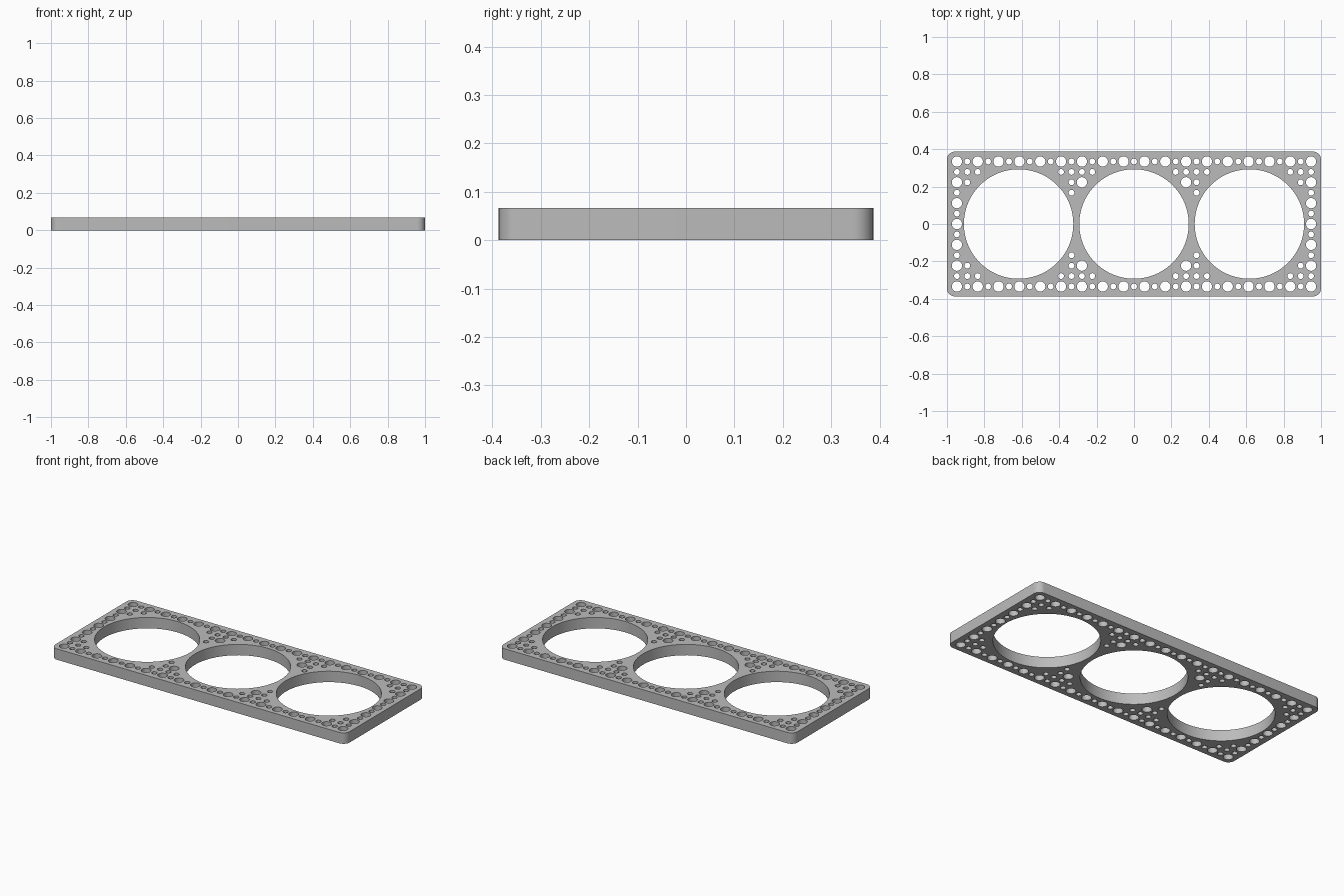
import bpy
import bmesh
from math import cos, sin, pi, hypot, radians

cube = bpy.data.objects.get("Cube")
if cube:
    bpy.data.objects.remove(cube, do_unlink=True)

# Main sizes
HALF_X, HALF_Y, THICK = 1.0, 0.387, 0.067
CORNER_R = 0.042
PITCH = 0.1114
COLS, ROWS = 18, 7
PEG_R, PIN_R = 0.0275, 0.0155
RING_R, RING_X = 0.2925, 0.617
CLEARANCE = 0.0355


def arc(cx, cy, r, start, sweep, steps):
    return [(cx + r * cos(start + sweep * i / steps),
             cy + r * sin(start + sweep * i / steps)) for i in range(steps)]


def add_loop(curve, points):
    spline = curve.splines.new('POLY')
    spline.points.add(len(points) - 1)
    for p, (x, y) in zip(spline.points, points):
        p.co = (x, y, 0, 1)
    spline.use_cyclic_u = True


def add_hole(curve, x, y, r, steps):
    add_loop(curve, arc(x, y, r, 0, 2 * pi, steps))


curve = bpy.data.curves.new("plate_outline", 'CURVE')
curve.dimensions = '2D'
curve.fill_mode = 'BOTH'
curve.extrude = THICK / 2

# Rounded rectangle outline
outline = []
for i, (sx, sy) in enumerate([(1, 1), (-1, 1), (-1, -1), (1, -1)]):
    cx, cy = sx * (HALF_X - CORNER_R), sy * (HALF_Y - CORNER_R)
    outline += arc(cx, cy, CORNER_R, i * pi / 2, pi / 2, 10)
    end = (i + 1) * pi / 2
    outline.append((cx + CORNER_R * cos(end), cy + CORNER_R * sin(end)))
add_loop(curve, outline)

# Three large openings
ring_centres = (-RING_X, 0, RING_X)
for cx in ring_centres:
    add_hole(curve, cx, 0, RING_R, 96)

# Peg holes on the grid with pin holes halfway, wherever the plate has room
for i in range(2 * COLS - 1):
    for j in range(2 * ROWS - 1):
        x = (i - COLS + 1) * PITCH / 2
        y = (j - ROWS + 1) * PITCH / 2
        if min(hypot(x - cx, y) for cx in ring_centres) < RING_R + CLEARANCE:
            continue
        if i % 2 == 0 and j % 2 == 0:
            add_hole(curve, x, y, PEG_R, 32)
        else:
            add_hole(curve, x, y, PIN_R, 24)

# Turn the filled outline into a solid plate
source = bpy.data.objects.new("plate_outline", curve)
bpy.context.collection.objects.link(source)
mesh = bpy.data.meshes.new_from_object(
    source.evaluated_get(bpy.context.evaluated_depsgraph_get()))
bpy.data.objects.remove(source, do_unlink=True)

bm = bmesh.new()
bm.from_mesh(mesh)
bmesh.ops.remove_doubles(bm, verts=bm.verts, dist=0.0001)
bmesh.ops.recalc_face_normals(bm, faces=bm.faces)
bmesh.ops.translate(bm, verts=bm.verts, vec=(0, 0, THICK / 2))
bm.to_mesh(mesh)
bm.free()

plate = bpy.data.objects.new("perforated_plate", mesh)
bpy.context.collection.objects.link(plate)

# Grey material
grey = bpy.data.materials.new("light_grey")
grey.use_nodes = True
colour = (0.5, 0.5, 0.5, 1)
grey.diffuse_color = colour
grey.node_tree.nodes["Principled BSDF"].inputs["Base Color"].default_value = colour
mesh.materials.clear()
mesh.materials.append(grey)

# Smooth walls, sharp rims
bpy.ops.object.select_all(action='DESELECT')
plate.select_set(True)
bpy.context.view_layer.objects.active = plate
bpy.ops.object.shade_smooth_by_angle(angle=radians(35))
